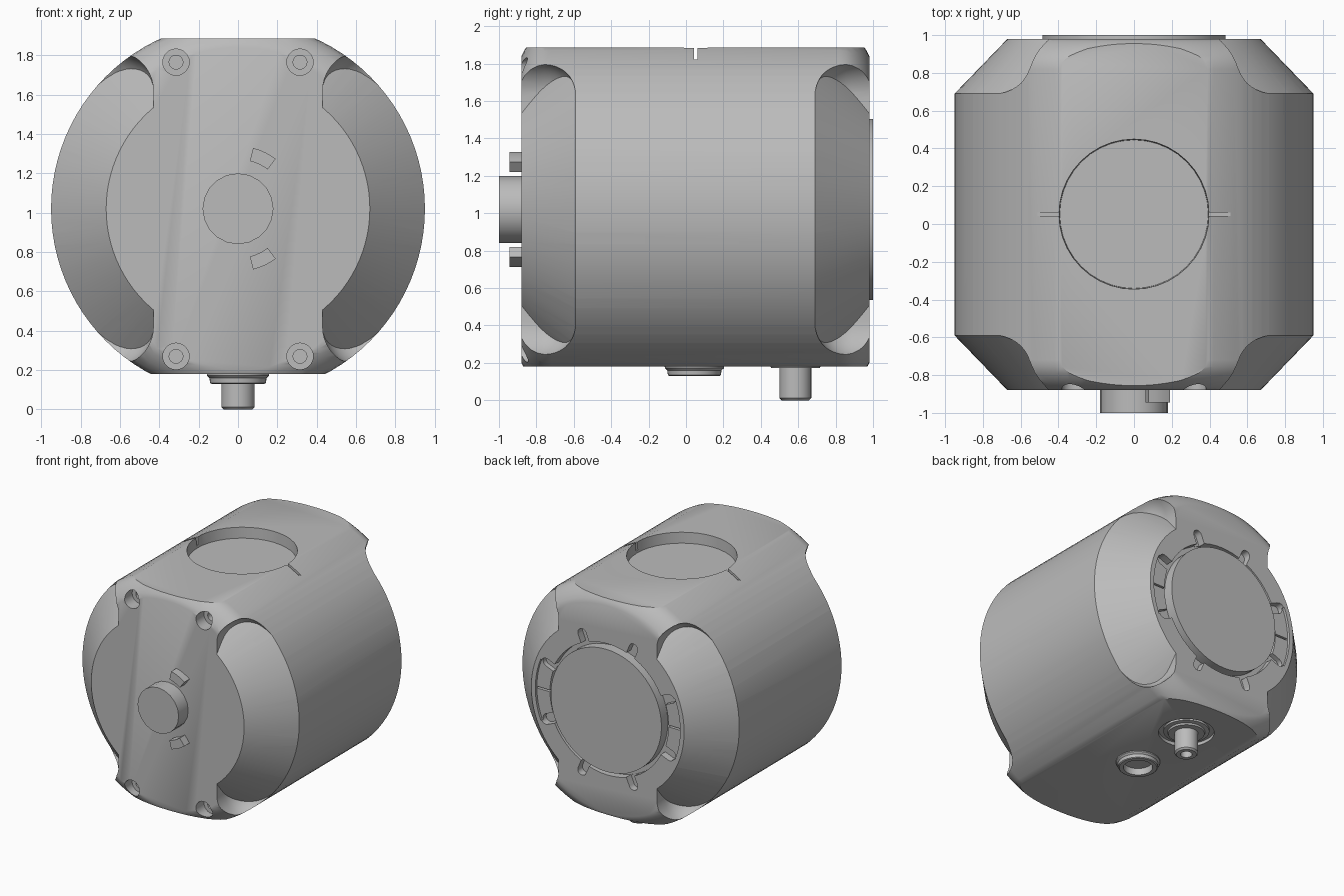
import bpy, bmesh
from math import sin, cos, pi, radians

cube = bpy.data.objects.get("Cube")
if cube:
    bpy.data.objects.remove(cube, do_unlink=True)

grey = bpy.data.materials.new("housing_grey")
grey.use_nodes = True
grey.diffuse_color = (0.5, 0.5, 0.5, 1)
grey.node_tree.nodes["Principled BSDF"].inputs["Base Color"].default_value = (0.5, 0.5, 0.5, 1)

AXIS = 1.02            # height of the main axis
RADIUS = 0.95
FRONT, BACK = -0.88, 0.98


def finish(name, bm):
    bmesh.ops.recalc_face_normals(bm, faces=bm.faces)
    mesh = bpy.data.meshes.new(name)
    bm.to_mesh(mesh)
    bm.free()
    mesh.materials.append(grey)
    obj = bpy.data.objects.new(name, mesh)
    bpy.context.collection.objects.link(obj)
    return obj


def lathe(name, profile, axis="Y", at=(0, 0, AXIS), sides=48, closed=False):
    """Turn (radius, height) points round an axis."""
    bm = bmesh.new()
    rings = []
    for r, h in profile:
        ring = []
        for i in range(sides):
            u, v = r * cos(2 * pi * i / sides), r * sin(2 * pi * i / sides)
            p = (u, h, v) if axis == "Y" else (u, v, h)
            ring.append(bm.verts.new([a + b for a, b in zip(p, at)]))
        rings.append(ring)
    pairs = list(zip(rings, rings[1:]))
    if closed:
        pairs.append((rings[-1], rings[0]))
    else:
        bm.faces.new(rings[0])
        bm.faces.new(rings[-1])
    for a, b in pairs:
        for i in range(sides):
            j = (i + 1) % sides
            bm.faces.new((a[i], a[j], b[j], b[i]))
    return finish(name, bm)


def prism(name, outline, y0, y1):
    """Extrude an (x, z) outline, relative to the main axis, along y."""
    bm = bmesh.new()
    face = bm.faces.new([bm.verts.new((x, y0, z + AXIS)) for x, z in outline])
    new = bmesh.ops.extrude_face_region(bm, geom=[face])["geom"]
    moved = [v for v in new if isinstance(v, bmesh.types.BMVert)]
    bmesh.ops.translate(bm, verts=moved, vec=(0, y1 - y0, 0))
    return finish(name, bm)


def box(name, lo, hi, bevel=0):
    bm = bmesh.new()
    bmesh.ops.create_cube(bm, size=1)
    for v in bm.verts:
        v.co = [l if c < 0 else h for c, l, h in zip(v.co, lo, hi)]
    if bevel:
        bmesh.ops.bevel(bm, geom=bm.edges[:], offset=bevel, segments=10,
                        profile=0.5, affect="EDGES")
    return finish(name, bm)


def cut(target, cutter, operation="DIFFERENCE"):
    mod = target.modifiers.new("cut", "BOOLEAN")
    mod.operation, mod.solver, mod.object = operation, "EXACT", cutter
    bpy.context.view_layer.objects.active = target
    bpy.ops.object.modifier_apply(modifier=mod.name)
    bpy.data.objects.remove(cutter, do_unlink=True)


def sector(r0, r1, a0, a1, n=8):
    angles = [radians(a0 + (a1 - a0) * i / n) for i in range(n + 1)]
    return ([(r1 * cos(a), r1 * sin(a)) for a in angles]
            + [(r0 * cos(a), r0 * sin(a)) for a in reversed(angles)])


def slot(r0, r1, width, angle):
    """Radial slot with a round outer end."""
    w, a = width / 2, radians(angle)
    pts = [(r0, w), (r0, -w)]
    pts += [(r1 - w + w * cos(t), w * sin(t)) for t in (pi * (i / 8 - 0.5) for i in range(9))]
    return [(x * cos(a) - z * sin(a), x * sin(a) + z * cos(a)) for x, z in pts]


# Main drum with softly rounded ends, flat on top and underneath
rounding = [(0.82, 0), (0.85, 0.015), (0.87, 0.028), (0.9, 0.052),
            (0.93, 0.09), (0.945, 0.125), (RADIUS, 0.16)]
housing = lathe("housing", [(r, FRONT + d) for r, d in rounding]
                + [(r, BACK - d) for r, d in reversed(rounding)], sides=96)
cut(housing, box("flats", (-2, -2, 0.18), (2, 2, 1.885)), "INTERSECT")

# Conical side scoops with filleted walls at both ends
for end, s in ((FRONT, 1), (BACK, -1)):
    for side in (-1, 1):
        xs = sorted((side * 0.43, side * 1.6))
        ys = sorted((end + s * 0.292, end - s * 0.7))
        scoop = box("scoop", (xs[0], ys[0], AXIS - 0.8), (xs[1], ys[1], AXIS + 0.8), 0.2)
        cut(scoop, lathe("cone", [(0.67 + 0.966 * d, end + s * d) for d in (-0.65, 0.6)], sides=96))
        cut(housing, scoop)

# Round pocket on top with a thin notch on each side
pocket_y = 0.052
cut(housing, lathe("pocket", [(0.393, 1.8), (0.403, 2)], "Z", (0, pocket_y, 0), 40))
for side in (-1, 1):
    xs = sorted((side * 0.38, side * 0.51))
    cut(housing, box("notch", (xs[0], pocket_y - 0.01, 1.82), (xs[1], pocket_y + 0.01, 2)))

# Stepped screw holes in the front corners
for x in (-0.315, 0.315):
    for z in (0.27, 1.765):
        cut(housing, lathe("screw_hole", [(0.067, -1.1), (0.067, -0.78), (0.035, -0.78),
                                          (0.035, -0.7)], at=(x, 0, z), sides=24))

# Recess in the back: side ledges, ring and radial slots
for a in (0, 180):
    cut(housing, prism("ledge", sector(0.4, 0.635, a - 22.5, a + 22.5, 12), BACK - 0.02, 1.2))
    cut(housing, prism("thin_slot", slot(0.4, 0.63, 0.014, a), BACK - 0.045, 1.2))
cut(housing, lathe("ring", [(0.52, BACK - 0.06), (0.52, 1.2)], sides=64))
for k in range(8):
    cut(housing, prism("slot", slot(0.42, 0.625, 0.075, 22.5 + 45 * k), BACK - 0.058, 1.2))

# Shallow seat under the pin
pin_at = (0, 0.585, 0)
cut(housing, lathe("seat", [(0.2, -0.1), (0.2, 0.205)], "Z", pin_at, 40))

# Back cover, front shaft and drive lugs
parts = [housing,
         lathe("back_cover", [(0.485, 0.9), (0.485, 1.0)], sides=64),
         lathe("front_shaft", [(0.18, -0.85), (0.18, -1.0)], sides=20)]
for name, a0, a1 in (("upper_lug", 53, 76), ("lower_lug", -76, -53)):
    parts.append(prism(name, sector(0.25, 0.318, a0, a1, 4), -0.945, -0.86))

# Underside: collar ring, pin seat collar and hollow pin
parts.append(lathe("bottom_ring", [(0.16, 0.19), (0.158, 0.172), (0.145, 0.16), (0.142, 0.135),
                                   (0.135, 0.13), (0.105, 0.13), (0.1, 0.19)],
                   "Z", (0, 0.045, 0), 40, True))
parts.append(lathe("pin_collar", [(0.165, 0.22), (0.165, 0.19), (0.135, 0.185), (0.13, 0.172),
                                  (0.08, 0.172), (0.08, 0.22)], "Z", pin_at, 40, True))
parts.append(lathe("bottom_pin", [(0.085, 0.22), (0.085, 0.012), (0.073, 0), (0.042, 0),
                                  (0.042, 0.1), (0.01, 0.1)], "Z", pin_at, 32))

bpy.ops.object.select_all(action="DESELECT")
for part in parts:
    part.select_set(True)
bpy.context.view_layer.objects.active = housing
bpy.ops.object.shade_smooth_by_angle(angle=radians(30))
